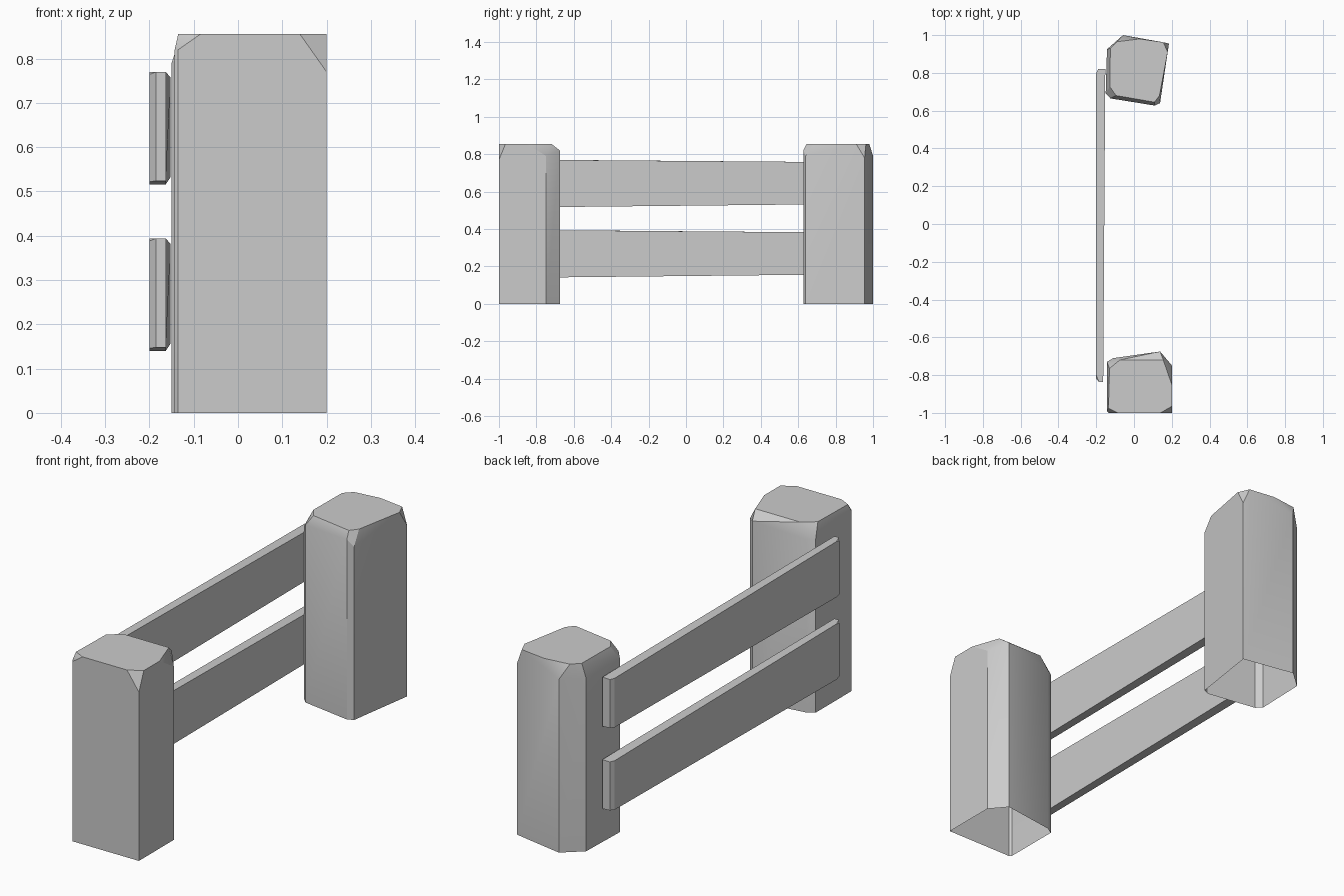
import bpy, bmesh, math

if "Cube" in bpy.data.objects:
    bpy.data.objects.remove(bpy.data.objects["Cube"])


def hull(name, points, open_bottom=False):
    """Faceted convex block from a few corner points."""
    bm = bmesh.new()
    for p in points:
        bm.verts.new(p)
    res = bmesh.ops.convex_hull(bm, input=bm.verts[:])
    junk = {g for g in res["geom_interior"] + res["geom_unused"]
            if isinstance(g, bmesh.types.BMVert)}
    bmesh.ops.delete(bm, geom=list(junk), context='VERTS')
    if open_bottom:
        under = [f for f in bm.faces if all(v.co.z < 0.001 for v in f.verts)]
        bmesh.ops.delete(bm, geom=under, context='FACES')
    bmesh.ops.dissolve_limit(bm, angle_limit=math.radians(2),
                             verts=bm.verts[:], edges=bm.edges[:])
    bmesh.ops.recalc_face_normals(bm, faces=bm.faces[:])
    me = bpy.data.meshes.new(name)
    bm.to_mesh(me)
    bm.free()
    ob = bpy.data.objects.new(name, me)
    bpy.context.collection.objects.link(ob)
    bpy.context.view_layer.objects.active = ob
    ob.select_set(True)
    bpy.ops.object.shade_smooth_by_angle(angle=math.radians(25))
    ob.select_set(False)
    return ob


def post(name, sides, cap, top=0.855):
    """sides: (x, y, height where the cap chamfer starts); cap: top outline."""
    pts = [(x, y, 0) for x, y, _ in sides] + list(sides)
    pts += [(x, y, top) for x, y in cap]
    return hull(name, pts, open_bottom=True)


# Front post
post("front_post",
     [(-.143, -.99, .82), (-.135, -1, .82), (.2, -1, .77), (.2, -.748, .79),
      (.138, -.675, .82), (-.11, -.71, .79), (-.143, -.73, .79)],
     [(-.085, -1), (.14, -1), (.2, -.965), (.2, -.85), (.155, -.72),
      (-.075, -.72), (-.13, -.765), (-.135, -.975)])

# Back post, slightly turned
post("back_post",
     [(-.143, .925, .79), (-.058, 1, .79), (.185, .955, .78), (.138, .64, .79),
      (.11, .627, .82), (-.125, .665, .81), (-.15, .69, .79)],
     [(-.125, .93), (-.09, .965), (.03, .98), (.155, .962), (.178, .91),
      (.135, .68), (.108, .645), (-.095, .68), (-.128, .727)])


# Rails: taller at the front, chamfered on the outer end corners
def rail(name, z):
    pts = []
    for x, y, lo, hi in [(-.2, -.82, .008, .25), (-.185, -.837, .01, .256),
                         (-.163, -.837, .01, .256),
                         (-.2, -.80, .002, .256), (-.163, -.80, .002, .256),
                         (-.2, .80, .019, .243), (-.19, .82, .021, .242),
                         (-.152, .82, .019, .243)]:
        pts += [(x, y, z + lo), (x, y, z + hi)]
    return hull(name, pts)


rail("lower_rail", .138)
rail("upper_rail", .514)
